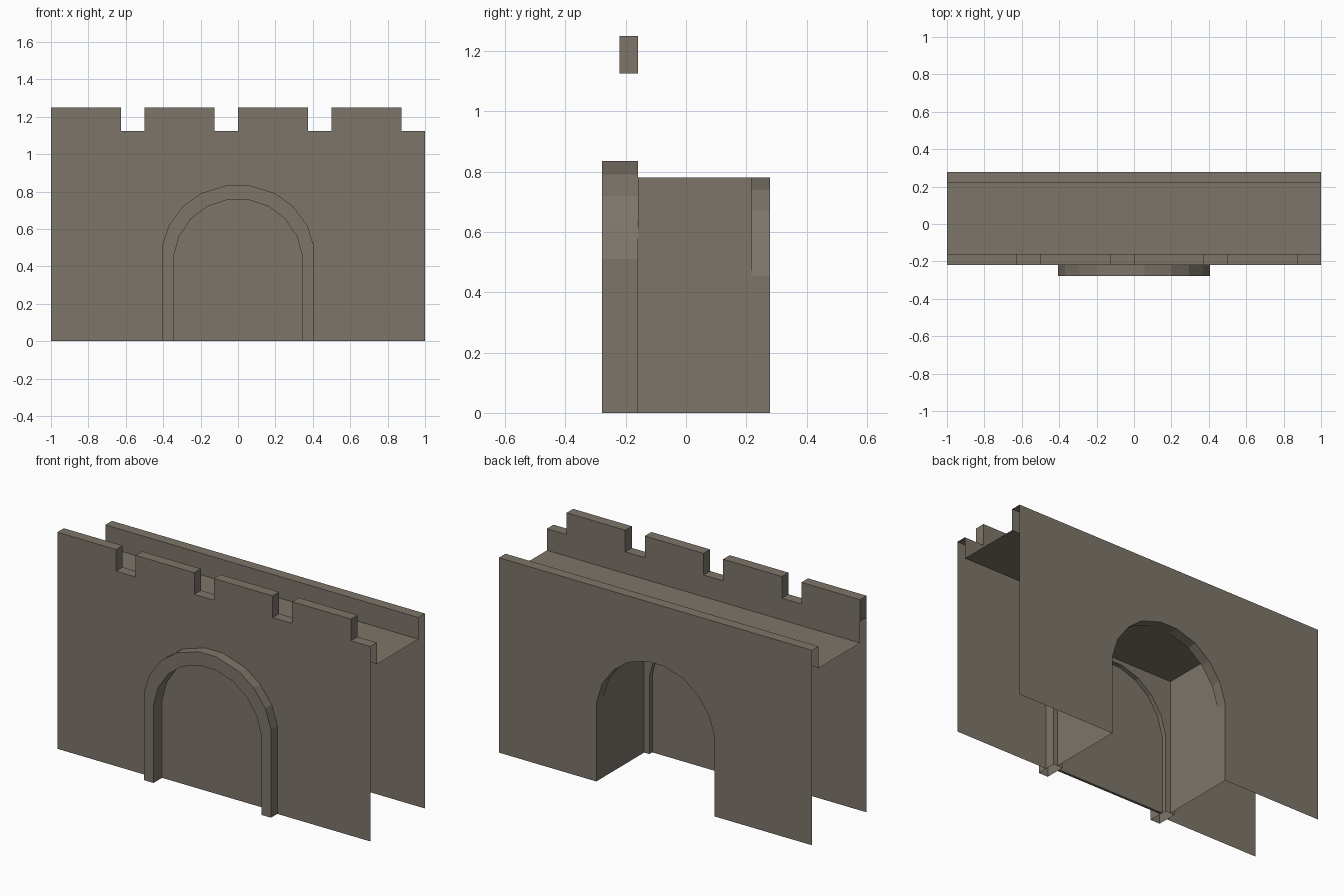
import bpy, bmesh
from mathutils import Vector

if "Cube" in bpy.data.objects:
    bpy.data.objects.remove(bpy.data.objects["Cube"])

stone = bpy.data.materials.new("grey_brown_stone")
stone.diffuse_color = (0.205, 0.178, 0.144, 1)
stone.use_nodes = True
stone.node_tree.nodes["Principled BSDF"].inputs["Base Color"].default_value = stone.diffuse_color

FRONT, FRONT_IN = -0.22, -0.16      # front wall and inner parapet planes
BACK, BACK_IN = 0.278, 0.218        # back wall and inner parapet planes
TRIM = -0.278                       # front of the arch trim
DECK, LOW, HIGH = 1.0, 1.125, 1.25
BOX, BOX_TOP = 0.378, 0.78          # passage half width and ceiling


def arch(half):
    """Mirror half an arch (right side, bottom to top) to run left to right."""
    return [(-x, z) for x, z in half] + [(x, z) for x, z in reversed(half)]


OUT_HALF = [(.405, 0), (.405, .51), (.37, .62), (.295, .72), (.2, .79), (.055, .835)]
IN_HALF = [(.345, 0), (.345, .45), (.315, .56), (.25, .655), (.165, .72), (.055, .757)]
BACK_HALF = [(BOX, 0), (BOX, .455), (.34, .575), (.27, .67), (.18, .74), (.055, BOX_TOP)]
OUTER, INNER, REAR = arch(OUT_HALF), arch(IN_HALF), arch(BACK_HALF)


def face(bm, pts, want):
    """Add one face whose normal points the wanted way."""
    f = bm.faces.new([bm.verts.new(p) for p in pts])
    f.normal_update()
    if f.normal.dot(Vector(want)) < 0:
        f.normal_flip()


def plate(bm, pts, y, side):
    face(bm, [(x, y, z) for x, z in pts], (0, side, 0))


def strip(bm, pts, y0, y1, side=1):
    """Sweep a left-to-right profile along y; side 1 faces outward."""
    for (xa, za), (xb, zb) in zip(pts, pts[1:]):
        face(bm, [(xa, y0, za), (xb, y0, zb), (xb, y1, zb), (xa, y1, za)],
             (-(zb - za) * side, 0, (xb - xa) * side))


def band(bm, a, b, y, side):
    for i in range(len(a) - 1):
        plate(bm, [a[i], a[i + 1], b[i + 1], b[i]], y, side)


def finish(bm, name):
    bmesh.ops.remove_doubles(bm, verts=bm.verts, dist=0.0005)
    me = bpy.data.meshes.new(name)
    bm.to_mesh(me)
    bm.free()
    me.materials.append(stone)
    bpy.context.collection.objects.link(bpy.data.objects.new(name, me))


# Battlement outline: four merlons, each followed by a gap
crest = []
for i in range(4):
    x = -1 + 0.5 * i
    crest += [(x, LOW), (x, HIGH), (x + 0.375, HIGH), (x + 0.375, LOW)]
crest.append((1, LOW))

# Front wall with crenellated hollow parapet
bm = bmesh.new()
plate(bm, [(-1, 0)] + crest + [(1, 0)] + OUTER[::-1], FRONT, -1)
plate(bm, [(-1, DECK)] + crest + [(1, DECK)], FRONT_IN, 1)
strip(bm, crest, FRONT, FRONT_IN)
finish(bm, "front_wall")

# Back wall with plain parapet and arched opening
bm = bmesh.new()
plate(bm, [(-1, 0), (-1, LOW), (1, LOW), (1, 0)] + REAR[::-1], BACK, 1)
plate(bm, [(-1, DECK), (-1, LOW), (1, LOW), (1, DECK)], BACK_IN, -1)
strip(bm, [(-1, LOW), (1, LOW)], BACK_IN, BACK)
strip(bm, REAR, BACK_IN, BACK, -1)
finish(bm, "back_wall")

# Walkway between the parapets
bm = bmesh.new()
strip(bm, [(-1, DECK), (1, DECK)], FRONT_IN, BACK_IN)
finish(bm, "walkway")

# Square passage with arched corners at both ends
bm = bmesh.new()
strip(bm, [(-BOX, 0), (-BOX, BOX_TOP), (BOX, BOX_TOP), (BOX, 0)], FRONT_IN, BACK_IN, -1)
for s in (-1, 1):
    corner = [(BOX, BOX_TOP)] + BACK_HALF[1:]
    plate(bm, [(s * x, z) for x, z in corner], BACK_IN, -1)
    end = [(BOX, 0), (BOX, BOX_TOP), (0, BOX_TOP), (0, .757)] + IN_HALF[::-1]
    plate(bm, [(s * x, z) for x, z in end], FRONT_IN + 0.001, 1)
finish(bm, "passage")

# Raised arch trim around the gate
bm = bmesh.new()
strip(bm, OUTER, TRIM, FRONT_IN)
strip(bm, INNER, TRIM, FRONT_IN, -1)
band(bm, OUTER, INNER, TRIM, -1)
band(bm, OUTER, INNER, FRONT_IN, 1)
finish(bm, "arch_trim")

# Closed gate panel recessed in the trim
bm = bmesh.new()
plate(bm, INNER, -0.2, -1)
plate(bm, INNER, -0.185, 1)
strip(bm, INNER, -0.2, -0.185)
strip(bm, [(-.345, 0), (.345, 0)], -0.2, -0.185, -1)
finish(bm, "gate_panel")
